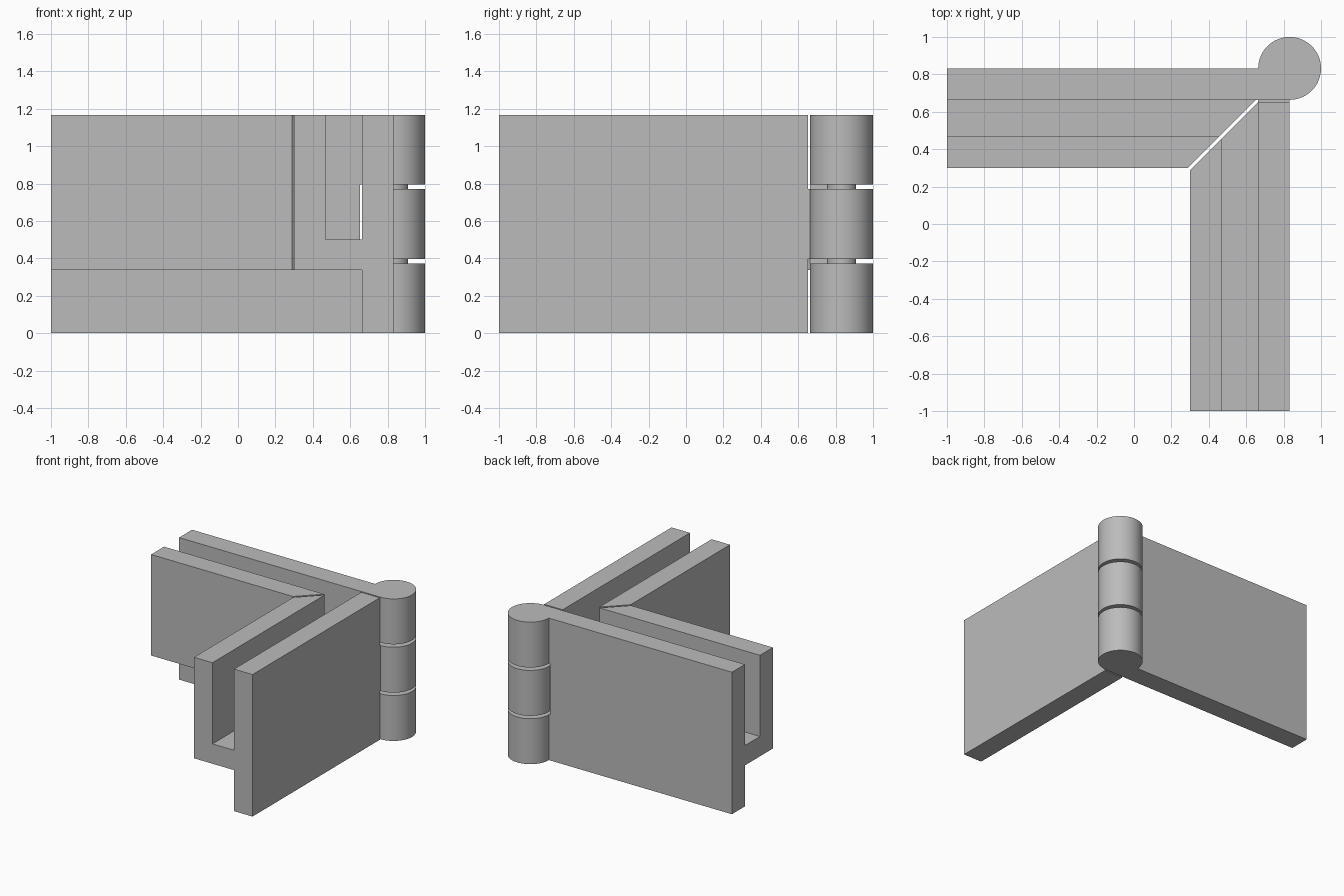
import bpy, bmesh, math

if "Cube" in bpy.data.objects:
    bpy.data.objects.remove(bpy.data.objects["Cube"])

HEIGHT = 1.167
AXIS, RADIUS = 0.832, 0.168      # hinge axis (x = y) and knuckle radius
INNER = AXIS - RADIUS            # inner side of the tall plate
CLEAR = 0.011                    # clearance between the leaves
GAP = 0.024                      # gap between knuckles
KNUCKLE = (HEIGHT - 2 * GAP) / 3
LIP, SLOT, FLOOR, BASE = 0.3, 0.468, 0.5, 0.337
SEGMENTS = 64

metal = bpy.data.materials.new("grey metal")
metal.use_nodes = True
grey = (0.5, 0.5, 0.5, 1)
metal.diffuse_color = grey
metal.node_tree.nodes["Principled BSDF"].inputs["Base Color"].default_value = grey


def finish(name, bm):
    bmesh.ops.recalc_face_normals(bm, faces=bm.faces)
    mesh = bpy.data.meshes.new(name)
    bm.to_mesh(mesh)
    bm.free()
    mesh.materials.append(metal)
    obj = bpy.data.objects.new(name, mesh)
    bpy.context.collection.objects.link(obj)
    return obj


def prism(name, outline, z0, z1):
    bm = bmesh.new()
    face = bm.faces.new([bm.verts.new((x, y, z0)) for x, y in outline])
    top = bmesh.ops.extrude_face_region(bm, geom=[face])["geom"]
    for v in top:
        if isinstance(v, bmesh.types.BMVert):
            v.co.z = z1
    return finish(name, bm)


def leaf(name, swap):
    """Plate with an upward channel, mitred where it meets the other leaf."""
    profile = [(INNER, BASE), (INNER, 0), (AXIS, 0), (AXIS, HEIGHT),
               (INNER, HEIGHT), (INNER, FLOOR), (SLOT, FLOOR),
               (SLOT, HEIGHT), (LIP, HEIGHT), (LIP, BASE)]
    bm = bmesh.new()
    place = lambda u, v, z: bm.verts.new((v, u, z) if swap else (u, v, z))
    near = [place(u, -1, z) for u, z in profile]
    far = [place(u, min(u, INNER) - CLEAR, z) for u, z in profile]
    n = len(profile)
    for i in range(n):
        j = (i + 1) % n
        bm.faces.new((near[i], near[j], far[j], far[i]))
    for ring in (near, far):
        bm.faces.new(ring[:6])             # end of the plate
        bm.faces.new(ring[5:] + ring[:1])  # end of the channel
    return finish(name, bm)


def knuckle_outline(swap):
    """Round barrel with a web reaching back into the plate."""
    start = INNER - CLEAR
    steps = SEGMENTS * 3 // 4
    points = [(INNER, start), (AXIS, start)]
    for i in range(steps + 1):
        a = math.radians(-90 + 270 * i / steps)
        points.append((AXIS + RADIUS * math.cos(a), AXIS + RADIUS * math.sin(a)))
    return [(y, x) for x, y in points] if swap else points


def build(name, swap, levels):
    body = leaf(name, swap)
    knuckles = []
    for k in levels:
        z = k * (KNUCKLE + GAP)
        part = prism("knuckle", knuckle_outline(swap), z, z + KNUCKLE)
        knuckles.append(part)
        mod = body.modifiers.new("join knuckle", "BOOLEAN")
        mod.operation, mod.solver, mod.object = "UNION", "EXACT", part
    bpy.ops.object.select_all(action="DESELECT")
    body.select_set(True)
    bpy.context.view_layer.objects.active = body
    for mod in list(body.modifiers):
        bpy.ops.object.modifier_apply(modifier=mod.name)
    for part in knuckles:
        bpy.data.objects.remove(part)
    # Merge flush faces left by the union
    bm = bmesh.new()
    bm.from_mesh(body.data)
    bmesh.ops.remove_doubles(bm, verts=bm.verts, dist=1e-5)
    bmesh.ops.dissolve_limit(bm, angle_limit=math.radians(0.5),
                             verts=bm.verts, edges=bm.edges)
    bm.to_mesh(body.data)
    bm.free()
    bpy.ops.object.shade_smooth_by_angle(angle=math.radians(30))


build("side_leaf", False, [1])
build("back_leaf", True, [0, 2])

# Pin through the knuckles
bpy.ops.mesh.primitive_cylinder_add(vertices=SEGMENTS, radius=0.078, depth=HEIGHT - 0.2,
                                    location=(AXIS, AXIS, HEIGHT / 2))
pin = bpy.context.object
pin.name = "hinge_pin"
pin.data.materials.append(metal)
bpy.ops.object.shade_smooth_by_angle(angle=math.radians(30))
